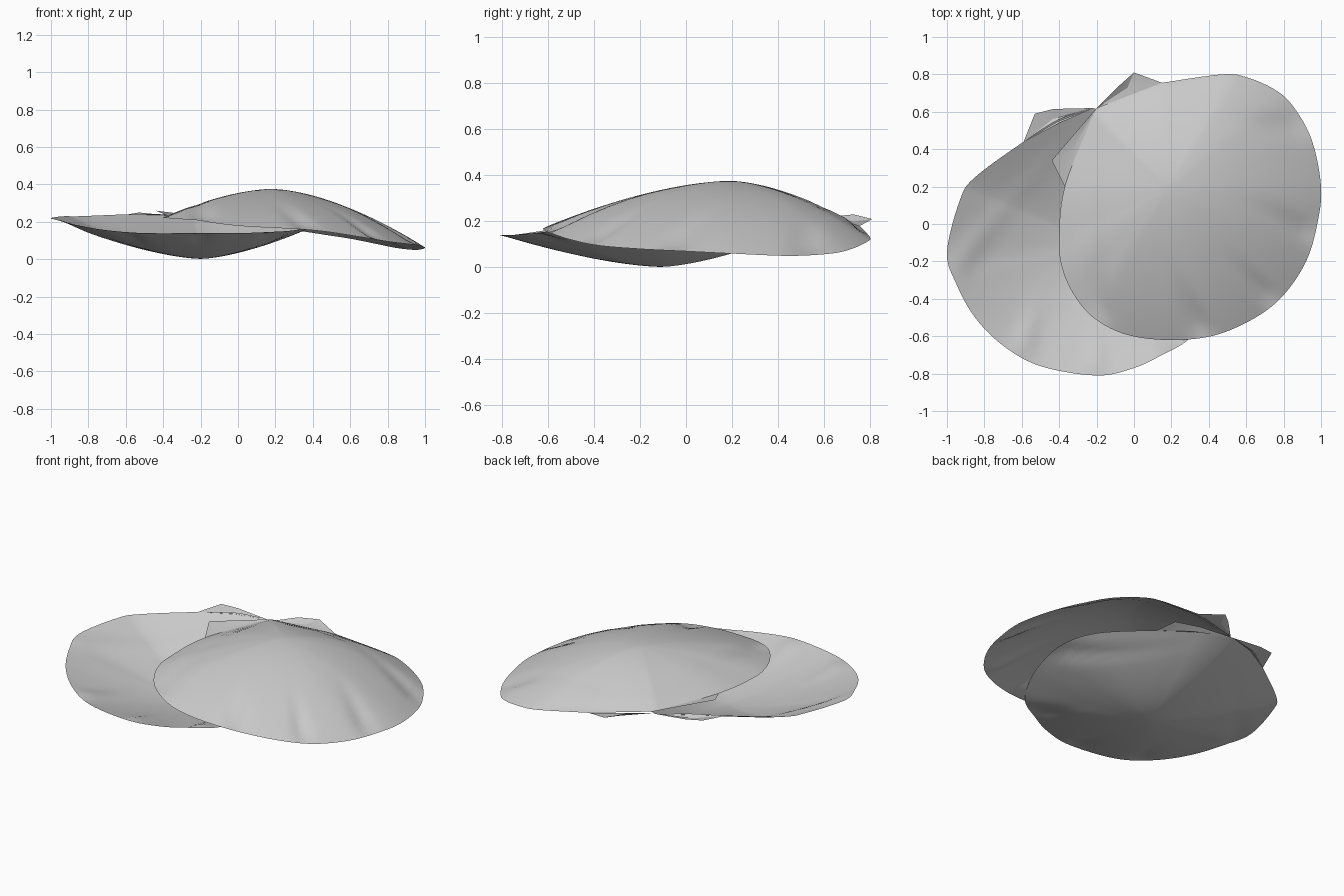
import bpy
import math
from mathutils import Vector

cube = bpy.data.objects.get("Cube")
if cube:
    bpy.data.objects.remove(cube)

# single shell colour
shell_grey = bpy.data.materials.new("shell_grey")
shell_grey.use_nodes = True
colour = (0.6, 0.6, 0.6, 1)
shell_grey.diffuse_color = colour
bsdf = shell_grey.node_tree.nodes["Principled BSDF"]
bsdf.inputs["Base Color"].default_value = colour
bsdf.inputs["Roughness"].default_value = 0.7


def make_object(name, verts, faces, sharp_angle):
    mesh = bpy.data.meshes.new(name)
    mesh.from_pydata(verts, [], faces)
    mesh.materials.append(shell_grey)
    obj = bpy.data.objects.new(name, mesh)
    bpy.context.collection.objects.link(obj)
    bpy.ops.object.select_all(action='DESELECT')
    bpy.context.view_layer.objects.active = obj
    obj.select_set(True)
    bpy.ops.object.shade_smooth_by_angle(angle=math.radians(sharp_angle))
    return obj


def smooth_path(points, steps):
    """Catmull-Rom path through the points, ends included."""
    pts = [Vector(p) for p in points]
    pts = [pts[0]] + pts + [pts[-1]]
    path = []
    for a, b, c, d in zip(pts, pts[1:], pts[2:], pts[3:]):
        for k in range(steps):
            t = k / steps
            path.append(b + 0.5 * t * ((c - a) + t * (2 * a - 5 * b + 4 * c - d
                                                      + t * (3 * (b - c) + d - a))))
    return path + [pts[-1]]


def make_valve(name, rim_points, hinge, centre, bulge, groove_depth, rings=18):
    """Domed sheet from its deepest point to the rim, fluted away from the hinge."""
    rim = smooth_path(rim_points, 6)
    centre, hinge = Vector(centre), Vector(hinge)
    axis = (centre - hinge).xy
    count = len(rim)
    verts, faces = [centre], []
    for ring in range(1, rings + 1):
        s = ring / rings
        for p in rim:
            v = centre.lerp(p, s)
            v.z = centre.z + (p.z - centre.z) * s ** bulge
            # narrow flutes fanning out of the hinge, deepest just inside the rim
            arm = (v - hinge).xy
            if arm.length > 0.01:
                angle = axis.angle_signed(arm)
                reach = min(1, arm.length / axis.length) ** 2
                groove = max(0, math.cos(angle * 18 + math.sin(angle * 5))) ** 3
                v.z += groove_depth * groove * reach * 23 * s ** 8 * (1 - s)
            verts.append(v)
    for i in range(count):
        j = (i + 1) % count
        faces.append((0, 1 + i, 1 + j))
        for r in range(rings - 1):
            a, b = 1 + r * count, 1 + (r + 1) * count
            faces.append((a + i, b + i, b + j, a + j))
    return make_object(name, verts, faces, 50)


# upper valve, opened sideways, rim listed anticlockwise from the hinge
make_valve("upper_valve", [
    (-.2, .62, .23), (-.37, .2, .23), (-.4, -.1, .22), (-.38, -.25, .22),
    (-.32, -.38, .215), (-.23, -.49, .21), (-.1, -.57, .19),
    (.05, -.61, .175), (.25, -.62, .165), (.45, -.59, .15), (.65, -.5, .12),
    (.8, -.38, .095), (.92, -.2, .08), (.98, 0, .07), (1, .2, .06),
    (.95, .45, .05), (.85, .63, .06), (.75, .72, .08), (.6, .785, .11),
    (.47, .8, .13), (.15, .755, .18)],
    (-.22, .62, .23), (.18, .19, .376), 1.65, -0.018)

# lower valve, lying like a bowl and tucked under the upper one
make_valve("lower_valve", [
    (-.22, .62, .22), (-.4, .56, .24), (-.59, .44, .24), (-.85, .25, .23),
    (-.93, .13, .23), (-1, -.15, .22), (-.95, -.32, .205), (-.85, -.5, .18),
    (-.7, -.65, .155), (-.5, -.76, .14), (-.2, -.81, .14), (0, -.77, .14),
    (.15, -.7, .145), (.3, -.61, .155), (.4, -.45, .18), (.46, -.27, .2),
    (.48, -.06, .22), (.4, .15, .23), (.16, .39, .23), (-.04, .53, .23)],
    (-.2, .63, .22), (-.2, -.11, .002), 1.53, 0.014)

# flat hinge ears beside each valve
ears = {
    "upper_back_ear": [(-.2, .62, .22), (.15, .755, .18), (0, .81, .21), (-.09, .73, .23)],
    "upper_front_ear": [(-.2, .62, .23), (-.44, .34, .26), (-.37, .2, .23)],
    "lower_left_ear": [(-.22, .62, .22), (-.4, .54, .24), (-.59, .44, .24),
                       (-.53, .59, .25), (-.43, .615, .24)],
    "lower_right_ear": [(-.22, .62, .22), (-.04, .53, .23), (.16, .39, .23),
                        (.12, .51, .25), (-.02, .57, .24)],
}
for ear_name, outline in ears.items():
    tip = sum((Vector(p) for p in outline), Vector()) / len(outline)
    tip.z -= 0.01
    n = len(outline)
    make_object(ear_name, [Vector(p) for p in outline] + [tip],
                [(i, (i + 1) % n, n) for i in range(n)], 20)
